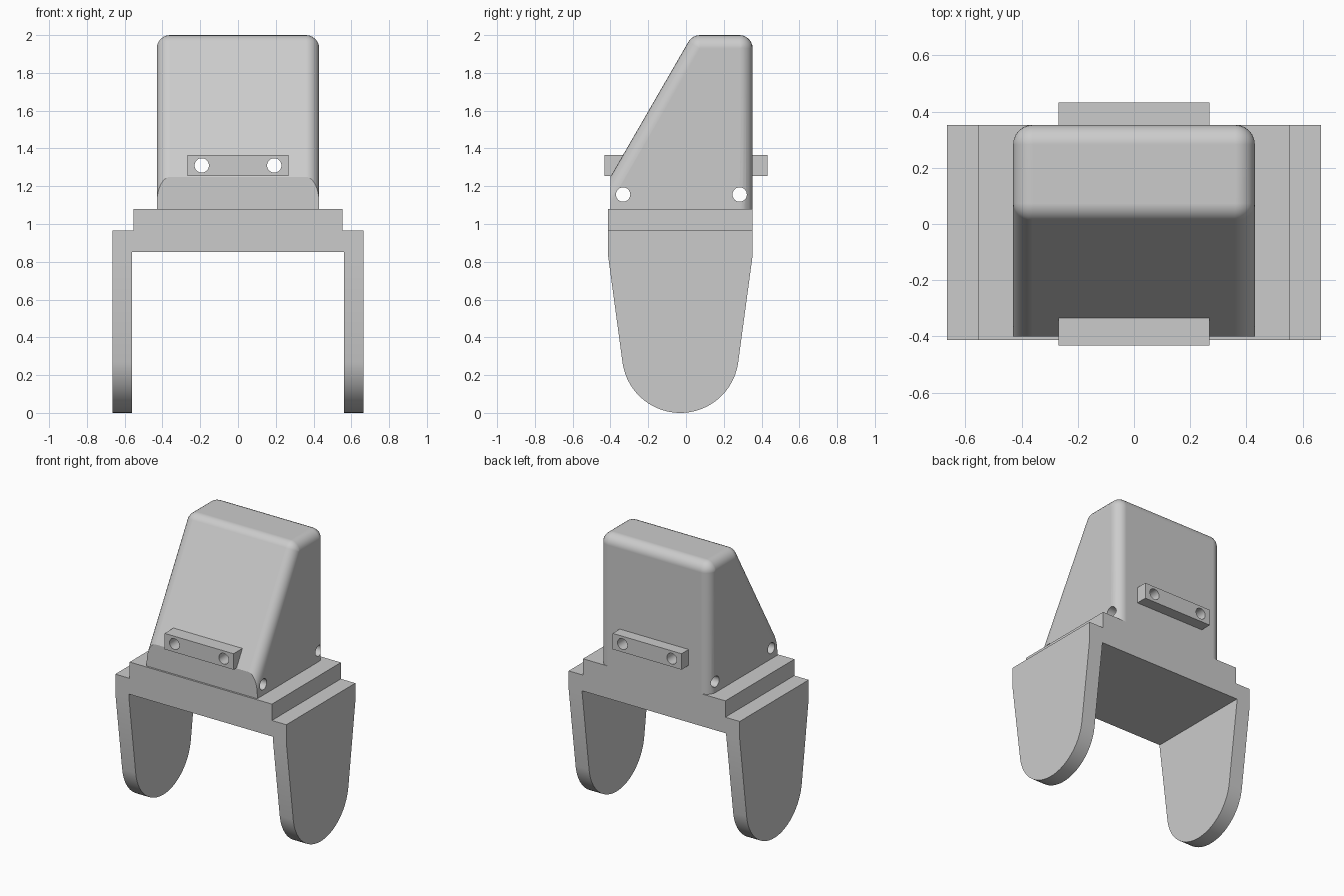
import bpy, bmesh, math
from mathutils import Matrix, Vector

cube = bpy.data.objects.get("Cube")
if cube:
    bpy.data.objects.remove(cube, do_unlink=True)

grey = bpy.data.materials.new("plain_grey")
grey.use_nodes = True
grey.diffuse_color = (0.6, 0.6, 0.6, 1)
grey.node_tree.nodes["Principled BSDF"].inputs["Base Color"].default_value = grey.diffuse_color


def make(name, bm):
    bmesh.ops.recalc_face_normals(bm, faces=bm.faces[:])
    mesh = bpy.data.meshes.new(name)
    bm.to_mesh(mesh)
    bm.free()
    mesh.materials.append(grey)
    obj = bpy.data.objects.new(name, mesh)
    bpy.context.collection.objects.link(obj)
    return obj


def box(name, lo, hi):
    lo, hi = Vector(lo), Vector(hi)
    bm = bmesh.new()
    bmesh.ops.create_cube(bm, size=1, matrix=Matrix.Translation((lo + hi) / 2) @ Matrix.Diagonal((hi - lo).to_4d()))
    return make(name, bm)


def prism(name, points, direction):
    bm = bmesh.new()
    face = bm.faces.new([bm.verts.new(p) for p in points])
    side = bmesh.ops.extrude_face_region(bm, geom=[face])["geom"]
    bmesh.ops.translate(bm, vec=direction, verts=[v for v in side if isinstance(v, bmesh.types.BMVert)])
    return make(name, bm)


def drill(name, centre, axis):
    bm = bmesh.new()
    turn = Matrix.Rotation(math.pi / 2, 4, axis)
    bmesh.ops.create_cone(bm, cap_ends=True, segments=32, radius1=0.038, radius2=0.038,
                          depth=3, matrix=Matrix.Translation(centre) @ turn)
    return make(name, bm)


def select(obj):
    bpy.ops.object.select_all(action="DESELECT")
    obj.select_set(True)
    bpy.context.view_layer.objects.active = obj


def combine(obj, tool, operation):
    select(obj)
    mod = obj.modifiers.new("combine", "BOOLEAN")
    mod.operation, mod.object, mod.solver = operation, tool, "EXACT"
    bpy.ops.object.modifier_apply(modifier=mod.name)


def smooth(obj):
    select(obj)
    bpy.ops.object.shade_smooth_by_angle(angle=math.radians(28))
    mod = obj.modifiers.new("flat_faces", "WEIGHTED_NORMAL")
    mod.keep_sharp, mod.weight = True, 100


# Wedge body: hull of corner spheres gives even fillets, then trimmed flat
r = 0.07
back, half_width = 0.353, 0.43
slope = math.radians(60)
offset = 0.4 * math.sin(slope) + 1.25 * math.cos(slope) - r
bm = bmesh.new()
for z in (0.8, 2 - r):
    front = (z * math.cos(slope) - offset) / math.sin(slope)
    for y in (front, back - r):
        for x in (r - half_width, half_width - r):
            place = Matrix.Translation((x, y, z)) @ Matrix.Rotation(math.pi / 2, 4, "Y")
            bmesh.ops.create_uvsphere(bm, u_segments=24, v_segments=12, radius=r, matrix=place)
hull = bmesh.ops.convex_hull(bm, input=bm.verts[:])
inside = {v for v in hull["geom_interior"] + hull["geom_unused"] if isinstance(v, bmesh.types.BMVert)}
bmesh.ops.delete(bm, geom=list(inside), context="VERTS")
hull_faces = {f for f in hull["geom"] if f.is_valid and isinstance(f, bmesh.types.BMFace)}
bmesh.ops.delete(bm, geom=[f for f in bm.faces if f not in hull_faces], context="FACES")
bmesh.ops.dissolve_limit(bm, angle_limit=0.005, verts=bm.verts[:], edges=bm.edges[:])
body = make("wedge_body", bm)
trim = box("trim", (-1, -0.4, 1.08), (1, 1, 3))
combine(body, trim, "INTERSECT")

# Bracket: stepped bridge with two legs, trimmed to a tapered rounded side shape
half = [(0.56, 0), (0.665, 0), (0.665, 0.965), (0.553, 0.965), (0.553, 1.08)]
outline = [(0.56, 0.853)] + half
outline += [(-x, z) for x, z in reversed(outline)]
bracket = prism("bracket", [(x, -1, z) for x, z in outline], (0, 2, 0))
mid, radius, taper = -0.03, 0.309, math.radians(7.7)
side = [(0.383, 1.2), (0.383, 0.836)]
steps = 40
for i in range(steps + 1):
    a = -taper - (math.pi - 2 * taper) * i / steps
    side.append((radius * math.cos(a), radius + radius * math.sin(a)))
side += [(-0.383, 0.836), (-0.383, 1.2)]
leg_shape = prism("leg_shape", [(-1, mid + y, z) for y, z in side], (2, 0, 0))
combine(bracket, leg_shape, "INTERSECT")

# Lugs on the front and back
front_lug = box("front_lug", (-0.268, -0.432, 1.253), (0.268, -0.3, 1.365))
back_lug = box("back_lug", (-0.268, 0.33, 1.253), (0.268, 0.432, 1.365))

# Through holes
tools = [trim, leg_shape]
for x in (-0.192, 0.192):
    tool = drill("lug_drill", (x, 0, 1.31), "X")
    tools.append(tool)
    for part in (body, front_lug, back_lug):
        combine(part, tool, "DIFFERENCE")
for y in (-0.333, 0.284):
    tool = drill("side_drill", (0, y, 1.156), "Y")
    tools.append(tool)
    combine(body, tool, "DIFFERENCE")

for tool in tools:
    bpy.data.objects.remove(tool, do_unlink=True)
for part in (body, bracket, front_lug, back_lug):
    smooth(part)
